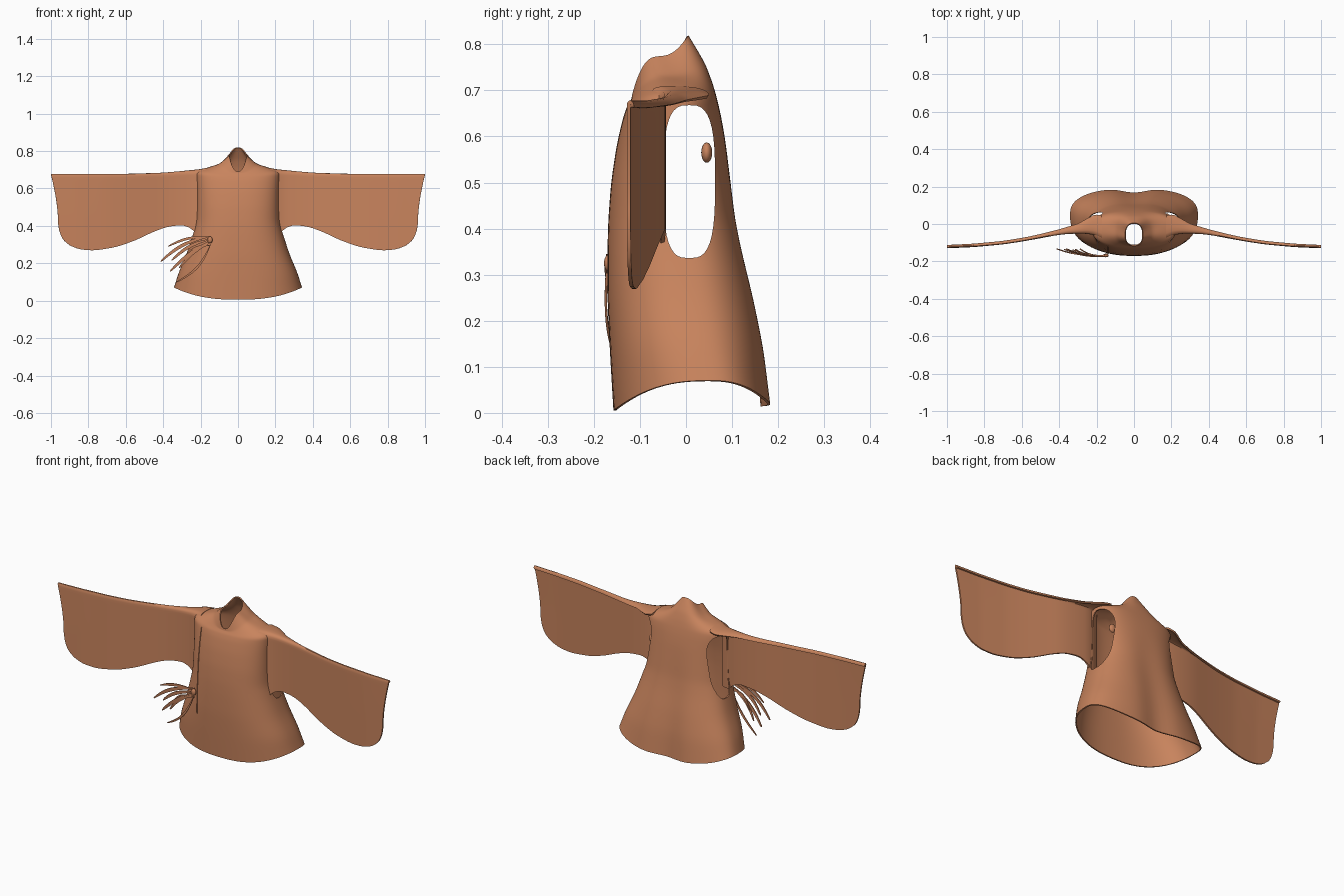
import bpy, bmesh, math
from mathutils import Vector

if "Cube" in bpy.data.objects:
    bpy.data.objects.remove(bpy.data.objects["Cube"])

cloth = bpy.data.materials.new("tan_cloth")
cloth.diffuse_color = (0.58, 0.23, 0.11, 1)
cloth.use_nodes = True
cloth.node_tree.nodes["Principled BSDF"].inputs["Base Color"].default_value = cloth.diffuse_color


def mesh_object(name, verts, faces):
    me = bpy.data.meshes.new(name)
    me.from_pydata([tuple(v) for v in verts], [], faces)
    bm = bmesh.new()
    bm.from_mesh(me)
    bmesh.ops.remove_doubles(bm, verts=bm.verts, dist=1e-5)
    bmesh.ops.recalc_face_normals(bm, faces=bm.faces)
    bm.to_mesh(me)
    bm.free()
    ob = bpy.data.objects.new(name, me)
    bpy.context.collection.objects.link(ob)
    me.materials.append(cloth)
    return ob


def grid_faces(rows, cols, wrap=False):
    return [(r * cols + c, r * cols + (c + 1) % cols,
             (r + 1) * cols + (c + 1) % cols, (r + 1) * cols + c)
            for r in range(rows - 1) for c in range(cols if wrap else cols - 1)]


def finish(ob, subsurf, thick, cutter=None):
    bpy.ops.object.select_all(action='DESELECT')
    bpy.context.view_layer.objects.active = ob
    ob.select_set(True)
    if subsurf:
        ob.modifiers.new("smooth", 'SUBSURF').levels = subsurf
        bpy.ops.object.modifier_apply(modifier="smooth")
    m = ob.modifiers.new("thick", 'SOLIDIFY')
    m.thickness, m.offset = thick, 0
    bpy.ops.object.modifier_apply(modifier="thick")
    if cutter:
        b = ob.modifiers.new("cut", 'BOOLEAN')
        b.object, b.operation, b.solver = cutter, 'DIFFERENCE', 'EXACT'
        bpy.ops.object.modifier_apply(modifier="cut")
    bpy.ops.object.shade_smooth_by_angle(angle=math.radians(45))


def lerp_table(table, x):
    if x <= table[0][0]:
        return table[0][1]
    for (a, p), (b, q) in zip(table, table[1:]):
        if x <= b:
            return p + (q - p) * (x - a) / (b - a)
    return table[-1][1]


# Robe body rings: half width, front y, back y, widest y, z at front / side / back
RINGS = [
    (.340, -.155, .187, .050, .005, .070, .014),
    (.315, -.163, .172, .030, .140, .150, .140),
    (.272, -.168, .150, .010, .250, .250, .250),
    (.240, -.168, .125, -.005, .350, .350, .350),
    (.222, -.166, .110, -.015, .420, .420, .420),
    (.218, -.160, .098, -.020, .500, .500, .500),
    (.218, -.148, .085, -.020, .580, .585, .580),
    (.222, -.134, .073, -.020, .640, .655, .645),
    (.222, -.125, .065, -.025, .665, .688, .680),
    (.150, -.119, .055, -.030, .675, .713, .715),
    (.100, -.116, .040, -.040, .680, .728, .755),
    (.072, -.115, .020, -.050, .685, .750, .790),
    (.046, -.114, .003, -.060, .690, .772, .818),
]
POW = .8


def body_point(level, a):
    i = min(int(level), len(RINGS) - 2)
    t = level - i
    w, yf, yb, yc, zf, zs, zb = [p + (q - p) * t for p, q in zip(RINGS[i], RINGS[i + 1])]
    c, s = math.cos(a), math.sin(a)
    x = math.copysign(abs(c) ** POW, c) * w
    k = abs(s) ** POW
    y = yc + k * ((yf if s < 0 else yb) - yc)
    z = zs + s * s * ((zf if s < 0 else zb) - zs)
    if s > 0:  # fold down the middle of the back
        y -= .028 * math.exp(-(x / .07) ** 2) * max(0, 1 - z / .6)
    return Vector((x, y, z))


SEG = 48
levels = [i / 2 for i in range(2 * len(RINGS) - 1)]
verts = [body_point(l, 2 * math.pi * k / SEG) for l in levels for k in range(SEG)]
body = mesh_object("robe_body", verts, grid_faces(len(levels), SEG, True))

# Armhole cutter: rounded oblong running through both sides
N = 40
cv = []
for x in (-.4, .4):
    for k in range(N):
        a = 2 * math.pi * k / N
        c, s = math.cos(a), math.sin(a)
        cv.append((x, .007 + .056 * math.copysign(abs(c) ** .65, c),
                   .502 + .166 * math.copysign(abs(s) ** .65, s)))
cf = [(k, (k + 1) % N, N + (k + 1) % N, N + k) for k in range(N)]
cf += [tuple(range(N)), tuple(range(N, 2 * N))]
cutter = mesh_object("armhole_cutter", cv, cf)
finish(body, 1, .006, cutter)
bpy.data.objects.remove(cutter)

# Wide sleeves: one hanging sheet with the top edge rolled to the back
BOTTOM = [(.17, .35), (.225, .36), (.25, .388), (.30, .405), (.38, .395), (.45, .37),
          (.55, .322), (.65, .287), (.77, .267), (.85, .275), (.90, .295),
          (.935, .325), (.955, .365), (.963, .42)]
TOP = [(.17, .706), (.2, .699), (.3, .689), (.4, .680), (.6, .674), (.963, .674)]
DEPTH = [(.17, -.075), (.21, -.056), (.25, -.048), (.32, -.047), (.4, -.053), (.5, -.072),
         (.6, -.090), (.7, -.105), (.85, -.119), (1, -.126)]
ROLL = [(.17, .12), (.21, .105), (.25, .075), (.3, .045), (.4, .02), (.55, .012), (1, .008)]
XS = [.17, .19, .21, .225, .24, .26, .28, .30, .34, .38, .42, .46, .50, .55, .60, .65, .70,
      .74, .78, .82, .85, .88, .90, .92, .935, .947, .956, .963]
ROWS = 14
for side, label in ((1, "left"), (-1, "right")):
    verts = []
    for x in XS:
        top, bot, y, d = (lerp_table(t, x) for t in (TOP, BOTTOM, DEPTH, ROLL))
        u = max(0, (x - .75) / .213)
        pts = [(d, top - .012), (d * .85, top - .003), (d * .4, top + .001)]
        pts += [(0, top + (bot - top) * r / ROWS) for r in range(ROWS + 1)]
        for dy, z in pts:
            flare = .037 * u * max(0, (z - .45) / .225) ** 1.5
            verts.append((side * (x + flare), y + dy, z))
    sleeve = mesh_object(label + "_sleeve", verts, grid_faces(len(XS), ROWS + 4))
    finish(sleeve, 1, .008)

# Overlapping front edge, a thin raised strip on the wearer's right
verts = []
lv = [1.6 + .2 * i for i in range(31)]
for l in lv:
    for x in (.143, .136):
        i = min(int(l), len(RINGS) - 2)
        w = RINGS[i][0] + (RINGS[i + 1][0] - RINGS[i][0]) * (l - i)
        a = math.pi + math.acos(min(1, (x / w) ** (1 / POW)))
        verts.append(body_point(l, a) + Vector((0, -.003, 0)))
finish(mesh_object("front_overlap_edge", verts, grid_faces(len(lv), 2)), 0, .006)

# Side tie: a fan of tapering ribbons (end x, end z, sag, width)
RIBBONS = [(-.415, .208, .025, .018), (-.375, .290, .020, .014), (-.355, .215, .020, .018),
           (-.365, .155, .012, .018), (-.315, .175, .015, .016), (-.330, .098, -.030, .012),
           (-.290, .230, .020, .014)]
for n, (ex, ez, sag, width) in enumerate(RIBBONS):
    start, end = Vector((-.145, 0, .345 - .008 * n)), Vector((ex, 0, ez))
    side = Vector((-(end - start).z, 0, (end - start).x)).normalized()
    verts = []
    for k in range(13):
        t = k / 12
        p = start.lerp(end, t) - side * sag * math.sin(math.pi * t)
        p.y = -.166 + .034 * t * t - .003 * (n % 3) - .006 * math.sin(math.pi * t)
        h = side * width * (.2 + .8 * math.sin(math.pi * min(1, t * .95)) ** .8) * .5
        verts += [p - h, p + h]
    finish(mesh_object("tie_ribbon_%d" % (n + 1), verts, grid_faces(13, 2)), 1, .005)

# Small knot where the ribbons meet, and a little inner tie by the armhole
for name, loc, size in (("tie_knot", (-.15, -.168, .325), (.014, .010, .018)),
                        ("inner_tie", (.17, .045, .565), (.020, .012, .022))):
    bpy.ops.mesh.primitive_uv_sphere_add(segments=16, ring_count=10, radius=1, location=loc)
    ob = bpy.context.object
    ob.name, ob.scale = name, size
    ob.data.materials.append(cloth)
    bpy.ops.object.shade_smooth_by_angle(angle=math.radians(45))
